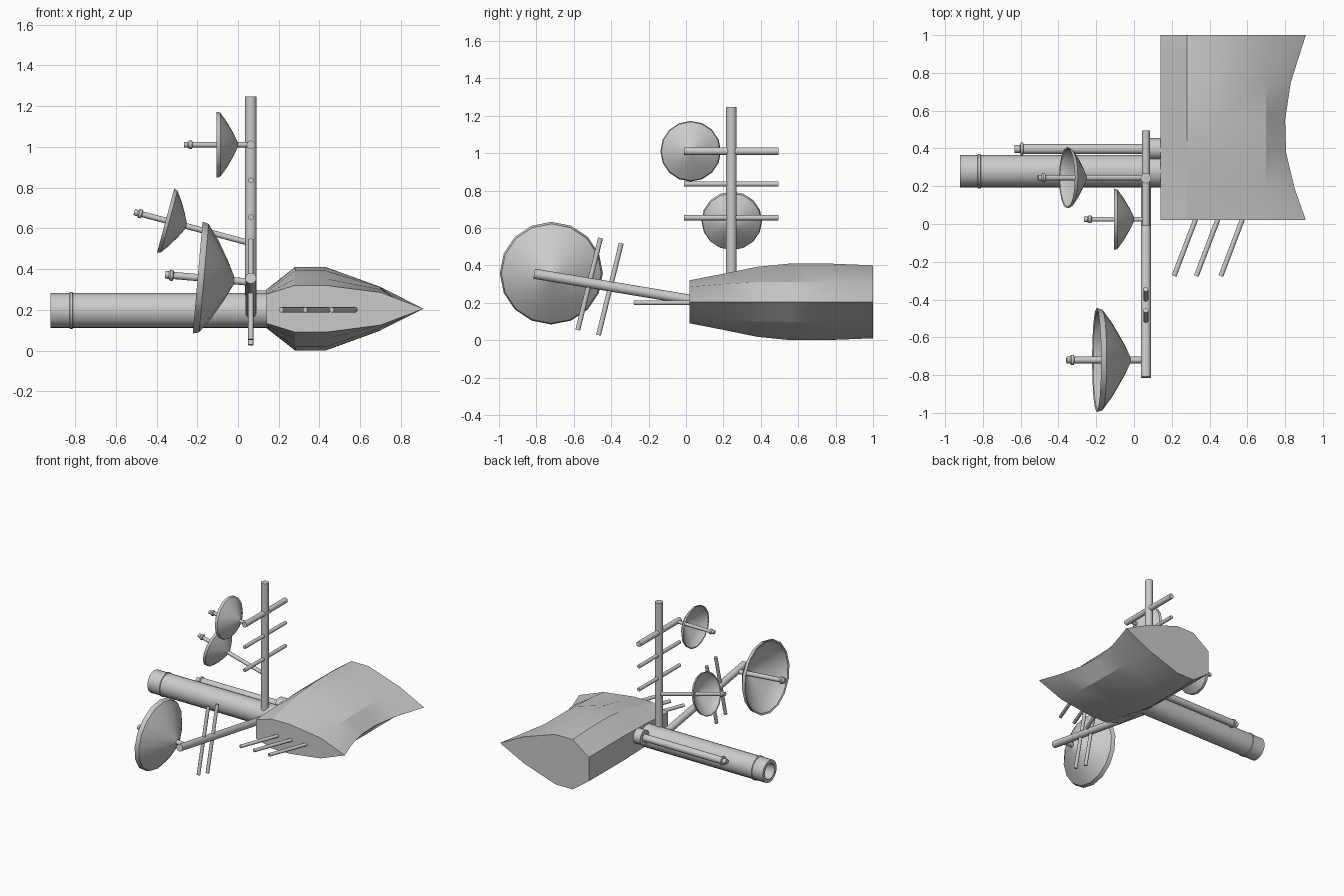
import bpy, bmesh, math
from mathutils import Vector

if "Cube" in bpy.data.objects:
    bpy.data.objects.remove(bpy.data.objects["Cube"])


def finish(name, bm, angle=30):
    bmesh.ops.remove_doubles(bm, verts=bm.verts, dist=1e-5)
    bmesh.ops.recalc_face_normals(bm, faces=bm.faces)
    me = bpy.data.meshes.new(name)
    bm.to_mesh(me)
    bm.free()
    ob = bpy.data.objects.new(name, me)
    bpy.context.collection.objects.link(ob)
    bpy.ops.object.select_all(action='DESELECT')
    ob.select_set(True)
    bpy.context.view_layer.objects.active = ob
    bpy.ops.object.shade_smooth_by_angle(angle=math.radians(angle))
    return ob


def skin(bm, rings, closed):
    for a, b in zip(rings, rings[1:]):
        n = len(a)
        for i in range(n):
            j = (i + 1) % n
            bm.faces.new((a[i], a[j], b[j], b[i]))
    if closed:
        bm.faces.new(rings[0])
        bm.faces.new(rings[-1])


def lathe(name, origin, direction, profile, sides=16, closed=True):
    """Revolve (distance, radius) pairs about a line."""
    o, q = Vector(origin), Vector(direction).to_track_quat('Z', 'Y')
    bm = bmesh.new()
    rings = []
    for d, r in profile:
        rings.append([bm.verts.new(o + q @ Vector((r * math.cos(t), r * math.sin(t), d)))
                      for t in (2 * math.pi * i / sides for i in range(sides))])
    skin(bm, rings, closed)
    return finish(name, bm, 35)


def rod(name, a, b, r, sides=16):
    d = Vector(b) - Vector(a)
    return lathe(name, a, d, [(0, r), (d.length, r)], sides)


def dish(name, rim, tilt, s, stem, k):
    """Bowl opening toward -x, with support stem and feed; rim is the rim centre."""
    t = math.radians(tilt)
    axis = Vector((-math.cos(t), 0, math.sin(t)))
    rim = Vector(rim)
    bowl = [(-.105, .012), (-.082, .058), (-.05, .113), (-.018, .157), (0, .162),
            (-.003, .155), (-.022, .145), (-.05, .105), (-.08, .053), (-.098, .012)]
    lathe(name + "_bowl", rim, axis, [(d * s, r * s) for d, r in bowl + bowl[:1]], 16, False)
    r = .013 * k
    lathe(name + "_feed", rim - axis * stem, axis,
          [(0, r), (stem + .118, r), (stem + .122, .02 * k), (stem + .135, .02 * k),
           (stem + .142, .014 * k), (stem + .16, .014 * k)], 12)


# Main hull: lofted wedge sections along y, with a concave trailing edge
stations = [  # y, left half height, roof half height, shoulder, tip x
    (.02, .072, .115, .08, .91), (.19, .082, .148, .095, .85), (.38, .09, .187, .105, .805),
    (.55, .095, .204, .107, .80), (.75, .095, .205, .107, .83), (1, .093, .195, .105, .91)]
bm = bmesh.new()
rings = []
for y, a, h, s, tip in stations:
    top = [(.14, a), (.28, h), (.43, h), (.70, s)]
    sec = top + [(tip, 0)] + [(x, -z) for x, z in reversed(top)]
    rings.append([bm.verts.new((x, y, .205 + z)) for x, z in sec])
skin(bm, rings, True)
finish("hull", bm, 20)

# Large hollow barrel with a collar, and the slim barrel beside it
lathe("main_barrel", (.16, .28, .197), (-1, 0, 0),
      [(0, .086), (.97, .086), (.973, .091), (.985, .091), (.988, .086), (1.08, .086),
       (1.08, .06), (.95, .06)], 24)
lathe("slim_barrel", (.15, .397, .238), (-1, 0, 0),
      [(0, .057), (.07, .057), (.07, .027), (.735, .027), (.738, .034), (.75, .034),
       (.753, .02), (.782, .02)], 16)

# Mast with crossbars
X = .063
rod("mast", (X, .243, .16), (X, .243, 1.247), .028)
for i, (z, r) in enumerate([(1.01, .021), (.835, .014), (.655, .014)]):
    rod(f"mast_crossbar_{i}", (X, -.01, z), (X, .495, z), r, 12)

# Sloping boom with its cross rods
rod("boom", (X, -.812, .355), (X, .25, .178), .027)
for i, (y, z) in enumerate([(-.518, .30), (-.407, .273)]):
    rod(f"boom_cross_rod_{i}", (X, y + .061, z + .246), (X, y - .061, z - .246), .013, 12)

# Whisker antennas on the front of the hull
for i, x in enumerate((.325, .443, .573)):
    rod(f"whisker_{i}", (x + .005, .035, .2), (x - .113, -.275, .2), .013, 12)

# Dishes
dish("upper_dish", (-.105, .025, 1.01), 0, 1, .168, 1)
dish("middle_dish", (-.355, .245, .638), 15, 1, .433, 1.1)
dish("lower_dish", (-.198, -.72, .358), 5, 1.7, .262, 1.35)
